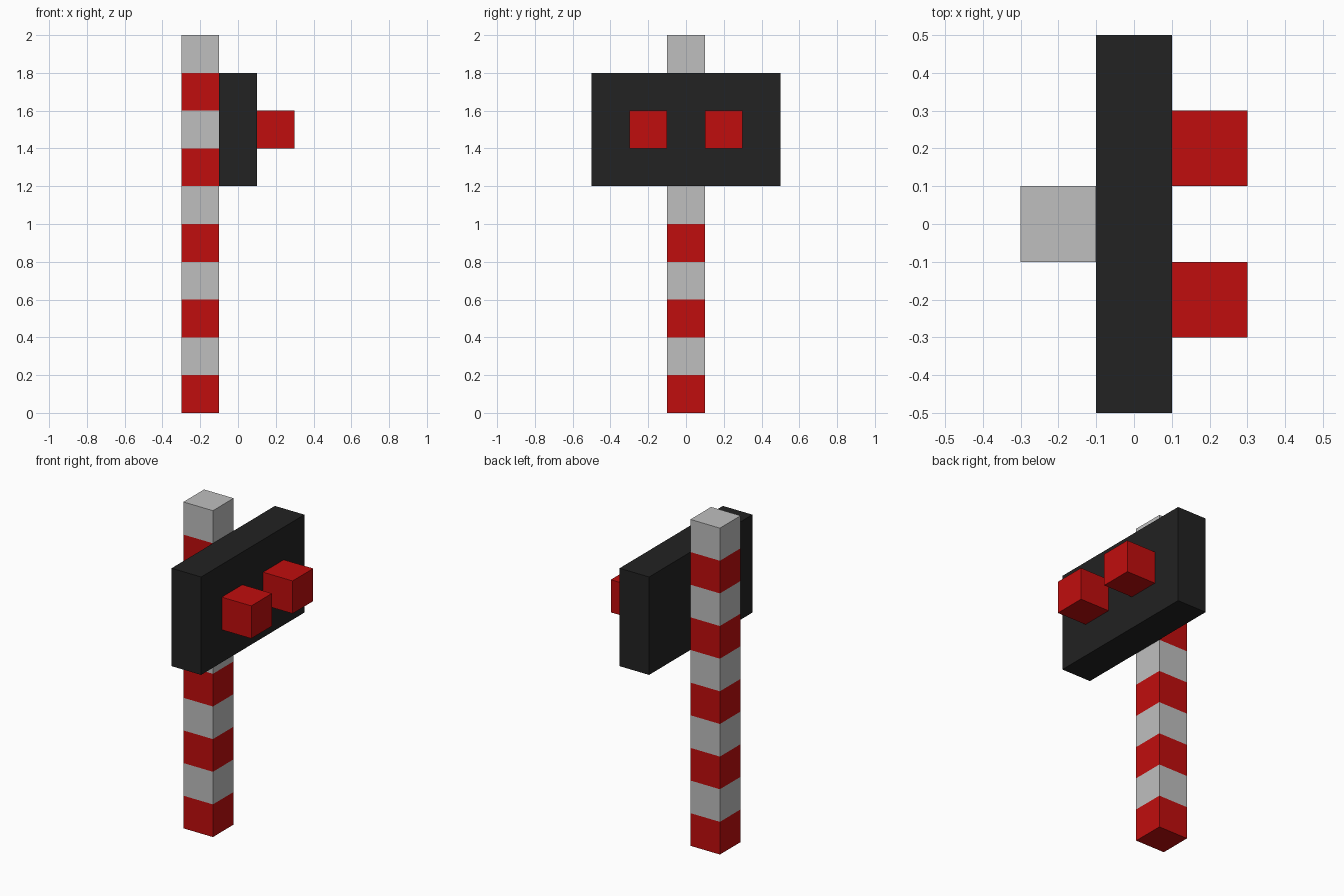
import bpy
import bmesh
from mathutils import Matrix, Vector

default = bpy.data.objects.get("Cube")
if default:
    bpy.data.objects.remove(default, do_unlink=True)


def make_material(name, colour):
    mat = bpy.data.materials.new(name)
    mat.use_nodes = True
    mat.diffuse_color = colour
    bsdf = next(n for n in mat.node_tree.nodes if n.type == 'BSDF_PRINCIPLED')
    bsdf.inputs["Base Color"].default_value = colour
    return mat


RED = make_material("signal red", (0.53, 0.004, 0.004, 1))
GREY = make_material("light grey", (0.52, 0.52, 0.52, 1))
BLACK = make_material("board black", (0.016, 0.016, 0.016, 1))


def add_box(name, size, centre, materials, cuts=(), rule=None):
    """Box with optional horizontal cuts; rule picks a material per face."""
    bm = bmesh.new()
    bmesh.ops.create_cube(bm, size=1, matrix=Matrix.Translation(centre) @ Matrix.Diagonal((*size, 1)))
    for z in cuts:
        bmesh.ops.bisect_plane(bm, geom=bm.verts[:] + bm.edges[:] + bm.faces[:],
                               plane_co=(0, 0, z), plane_no=(0, 0, 1))
    if rule:
        for face in bm.faces:
            face.material_index = rule(face.calc_center_median().z)
    # Keep each object's origin at its own centre
    bmesh.ops.translate(bm, verts=bm.verts, vec=-Vector(centre))
    mesh = bpy.data.meshes.new(name)
    bm.to_mesh(mesh)
    bm.free()
    for mat in materials:
        mesh.materials.append(mat)
    obj = bpy.data.objects.new(name, mesh)
    obj.location = centre
    bpy.context.collection.objects.link(obj)
    return obj


# Striped pole: ten equal bands, red at the foot and grey at the top
BAND, BANDS = 0.2, 10
add_box("striped_pole", (0.2, 0.2, BAND * BANDS), (-0.2, 0, BAND * BANDS / 2), (RED, GREY),
        cuts=[BAND * i for i in range(1, BANDS)],
        rule=lambda z: min(max(int(z / BAND), 0), BANDS - 1) % 2)

# Backing board
add_box("signal_board", (0.2, 1.0, 0.6), (0, 0, 1.5), (BLACK,))

# Pair of signal lamps
for side, y in (("front", -0.2), ("back", 0.2)):
    add_box(side + "_lamp", (0.2, 0.2, 0.2), (0.2, y, 1.5), (RED,))
